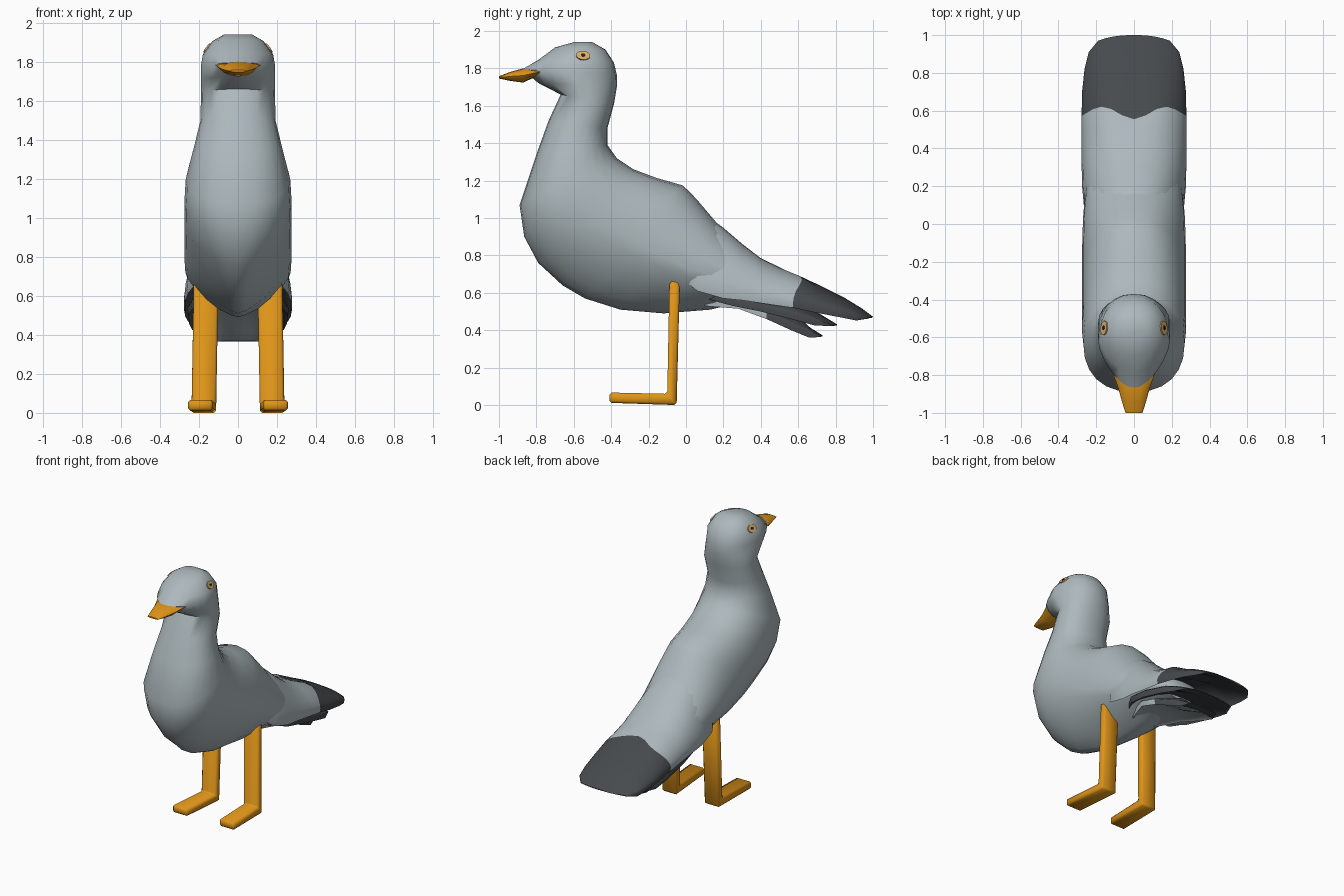
import bpy, bmesh, math
from mathutils import Vector
from mathutils.bvhtree import BVHTree

if "Cube" in bpy.data.objects:
    bpy.data.objects.remove(bpy.data.objects["Cube"])


def mat(name, rgb):
    m = bpy.data.materials.new(name)
    m.diffuse_color = (*rgb, 1)
    m.use_nodes = True
    m.node_tree.nodes["Principled BSDF"].inputs["Base Color"].default_value = m.diffuse_color
    return m


GREY = mat("pale grey", (0.42, 0.485, 0.51))
DARK = mat("charcoal", (0.062, 0.068, 0.075))
ORANGE = mat("orange", (0.74, 0.30, 0.010))
TAN = mat("eye amber", (0.68, 0.42, 0.15))
BLACK = mat("pupil black", (0.02, 0.02, 0.022))


def finish(name, bm, mats, rule=None, angle=40):
    bmesh.ops.recalc_face_normals(bm, faces=bm.faces[:])
    for f in bm.faces:
        f.smooth = True
        f.normal_update()
        if rule:
            f.material_index = rule(f)
    me = bpy.data.meshes.new(name)
    bm.to_mesh(me)
    bm.free()
    for m in mats:
        me.materials.append(m)
    me.set_sharp_from_angle(angle=math.radians(angle))
    ob = bpy.data.objects.new(name, me)
    bpy.context.collection.objects.link(ob)
    return ob


def skin(rings):
    """Closed loft through a list of equal point rings."""
    bm = bmesh.new()
    vs = [[bm.verts.new(p) for p in r] for r in rings]
    n = len(vs[0])
    for a, b in zip(vs, vs[1:]):
        for i in range(n):
            bm.faces.new((a[i], a[(i + 1) % n], b[(i + 1) % n], b[i]))
    bm.faces.new(vs[0])
    bm.faces.new(vs[-1])
    bmesh.ops.recalc_face_normals(bm, faces=bm.faces[:])
    return bm


def power(v, p):
    return math.copysign(abs(v) ** (2 / p), v)


# Body: back y,z / front y,z / half width / front roundness
stations = [
    (-.50, 1.94, -.60, 1.94, .07, 2.0), (-.43, 1.90, -.70, 1.912, .13, 2.0),
    (-.385, 1.83, -.79, 1.845, .18, 1.8), (-.37, 1.765, -.875, 1.795, .19, 1.5),
    (-.37, 1.70, -.79, 1.722, .19, 1.6), (-.385, 1.61, -.67, 1.66, .19, 2.0),
    (-.42, 1.48, -.735, 1.52, .192, 2.1), (-.42, 1.39, -.80, 1.34, .225, 2.2),
    (-.37, 1.32, -.89, 1.07, .268, 2.3), (-.28, 1.26, -.865, .90, .275, 2.1),
    (-.16, 1.215, -.79, .76, .275, 1.8), (-.02, 1.175, -.66, .64, .275, 1.55),
    (.02, 1.14, -.54, .57, .275, 1.45),
    (.07, 1.085, -.35, .51, .275, 1.4), (.18, .955, -.12, .49, .27, 1.4),
    (.28, .84, .13, .51, .255, 1.5), (.38, .745, .27, .545, .23, 1.8),
    (.52, .66, .50, .52, .15, 2.0)]
rings = []
for by, bz, fy, fz, w, pf in stations:
    b, f = Vector((0, by, bz)), Vector((0, fy, fz))
    ring = []
    for i in range(24):
        a = i * math.tau / 24
        p = pf if math.sin(a) > 0 else 2.2
        ring.append((b + f) / 2 + (f - b) / 2 * power(math.sin(a), p)
                    + Vector((w * power(math.cos(a), p), 0, 0)))
    rings.append(ring)
bm = skin(rings)
tree = BVHTree.FromBMesh(bm)
finish("body", bm, [GREY], angle=70)


def sheet(name, rows, thick, rule, power_x):
    """Domed feather layer. Rows: y, centre z, edge z, half width, sweep of edges."""
    n = 14
    rs = []
    for y, zc, ze, w, sweep in rows:
        top, low = [], []
        for i in range(n + 1):
            u = math.sin((i / n - .5) * math.pi)
            z = ze + (zc - ze) * max(0, 1 - abs(u) ** power_x) ** .6
            yy = y - sweep * abs(u) ** 2.5
            if y == .58:  # scalloped colour border
                yy += .008 - .033 * math.cos(5.2 * u)
            top.append((w * u, yy, z))
            low.append((w * u * .98, yy, z - thick * (0.15 if y == rows[-1][0] else 1)))
        rs.append(top + low[::-1])
    return finish(name, skin(rs), [GREY, DARK], rule, 50)


def wing_colour(f):
    c = f.calc_center_median()
    inward = f.normal.x * c.x < -.02 or f.normal.z < -.2
    return int(c.y > .57 or inward)


def tail_colour(f):
    y = f.calc_center_median().y
    return int(y > .42 and (f.normal.z > -.3 or y > .66))


# Folded wings over the back, black beneath and at the tips
sheet("folded_wings",
      [(-.04, 1.02, .72, .20, 0), (.06, 1.05, .64, .262, 0), (.20, .948, .60, .275, 0),
       (.30, .862, .59, .277, 0), (.40, .785, .575, .277, 0), (.50, .737, .56, .277, 0),
       (.58, .702, .55, .277, 0), (.70, .648, .525, .276, .01),
       (.85, .572, .50, .262, .03), (.94, .517, .482, .24, .03), (1.0, .472, .466, .19, .03)],
      .03, wing_colour, 2.4)

# Middle feather layer
sheet("wing_tip_feathers",
      [(.12, .66, .60, .15, 0), (.25, .64, .565, .24, 0), (.40, .61, .535, .26, 0),
       (.60, .55, .49, .255, .02), (.72, .485, .46, .24, .03), (.81, .43, .428, .20, .03)],
      .035, lambda f: 1, 2.2)

# Lower tail layer, grey at its root and underneath
sheet("tail_feathers",
      [(.10, .58, .57, .10, 0), (.28, .575, .555, .17, 0), (.43, .53, .50, .18, 0),
       (.58, .46, .44, .16, .01), (.67, .41, .40, .14, .01), (.73, .373, .37, .12, .01)],
      .04, tail_colour, 2.2)

# Beak: flat wedge with wide mouth corners (y, z, half width, half height)
beak = [(-.72, 1.797, .146, .006), (-.79, 1.78, .112, .018), (-.87, 1.762, .083, .038),
        (-.94, 1.757, .064, .024), (-1.0, 1.752, .045, .006)]
finish("beak", skin([[(w * math.cos(i * math.tau / 12), y, z + h * math.sin(i * math.tau / 12))
                      for i in range(12)] for y, z, w, h in beak]), [ORANGE])

# Legs with feet: L-shaped side profile, extruded sideways
profile = [(-.41, .012), (-.41, .067), (-.10, .06), (-.088, .70), (-.032, .70), (-.05, 0)]
for side, tag in ((1, "right"), (-1, "left")):
    bm = bmesh.new()
    halves = []
    for x in (.112, .238):
        halves.append([bm.verts.new((side * (x + (.018 if y < -.3 else -.012 if z > .5 else 0)),
                                     y, z)) for y, z in profile])
    for h in halves:
        bm.faces.new(h)
    for i in range(6):
        j = (i + 1) % 6
        bm.faces.new((halves[0][i], halves[0][j], halves[1][j], halves[1][i]))
    leg = finish(tag + "_leg", bm, [ORANGE], angle=120)
    bev = leg.modifiers.new("bevel", "BEVEL")
    bev.width = .012
    bev.segments = 1

    # Eyes: thin oval plates laid on the head surface
    pos, nor, _, _ = tree.find_nearest(Vector((side * .16, -.55, 1.87)))
    if nor.x * side < 0:
        nor = -nor
    along = Vector((0, 1, 0))
    along = (along - nor * along.dot(nor)).normalized()
    across = nor.cross(along)
    for name, r, lift, m in (("eye_ring", .038, .003, TAN), ("pupil", .012, .006, BLACK)):
        bm = bmesh.new()
        bmesh.ops.create_cone(bm, cap_ends=True, segments=16, radius1=r, radius2=r, depth=.008)
        for v in bm.verts:
            x, y, z = v.co
            v.co = pos + along * x + across * y * .75 + nor * (z + lift)
        finish(tag + "_" + name, bm, [m])
